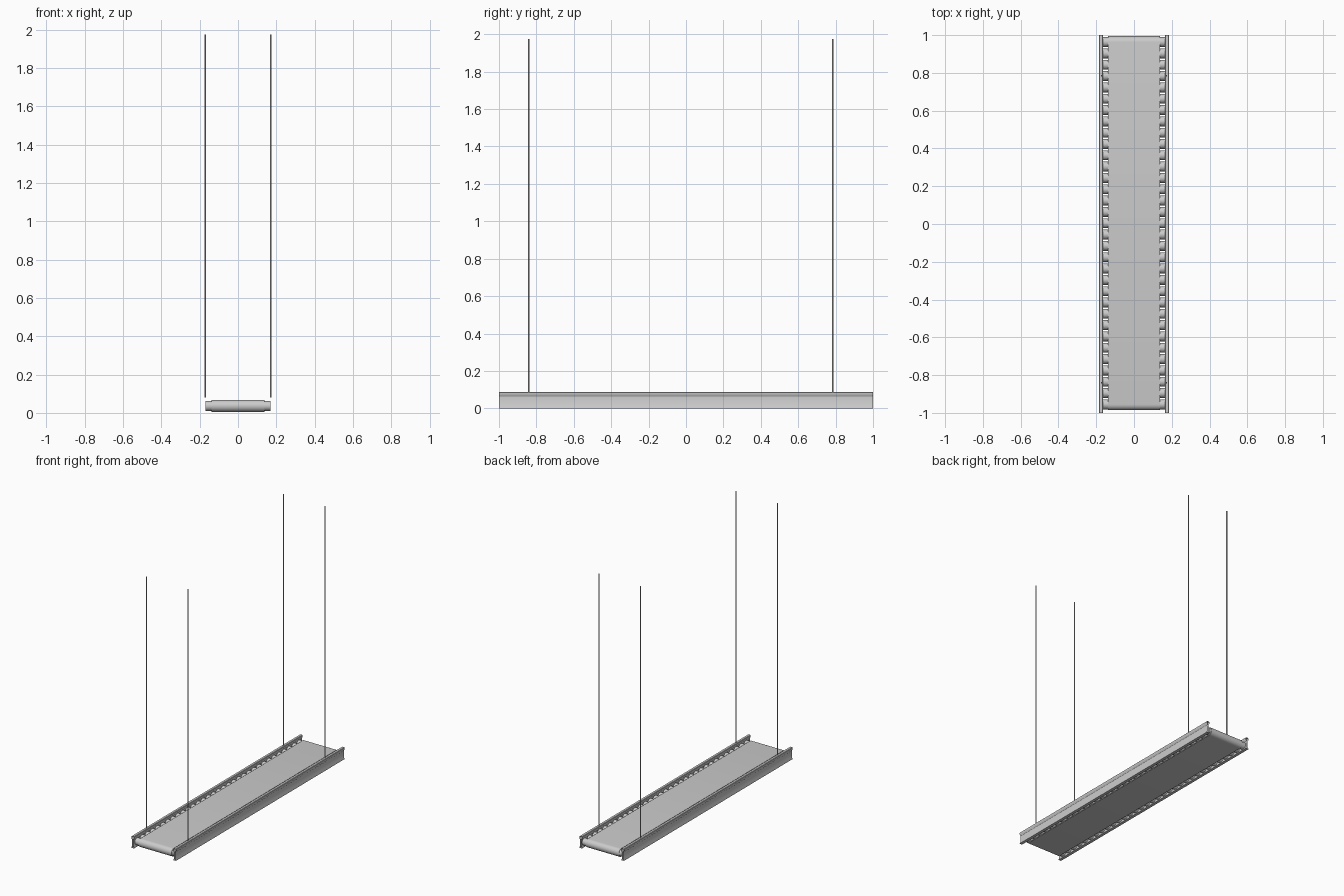
import bpy, bmesh, math
from mathutils import Matrix

if "Cube" in bpy.data.objects:
    bpy.data.objects.remove(bpy.data.objects["Cube"])


def make_object(name, bm, smooth=True):
    bmesh.ops.recalc_face_normals(bm, faces=bm.faces)
    mesh = bpy.data.meshes.new(name)
    bm.to_mesh(mesh)
    bm.free()
    ob = bpy.data.objects.new(name, mesh)
    bpy.context.collection.objects.link(ob)
    if smooth:
        bpy.ops.object.select_all(action='DESELECT')
        ob.select_set(True)
        bpy.context.view_layer.objects.active = ob
        bpy.ops.object.shade_smooth_by_angle(angle=math.radians(35))
    return ob


def sweep(name, profile, start, end, axis):
    """Extrude a closed profile along x or y, leaving the ends open."""
    bm = bmesh.new()
    rings = []
    for t in (start, end):
        rings.append([bm.verts.new((t, a, b) if axis == 'x' else (a, t, b))
                      for a, b in profile])
    n = len(profile)
    for i in range(n):
        j = (i + 1) % n
        bm.faces.new((rings[0][i], rings[0][j], rings[1][j], rings[1][i]))
    return make_object(name, bm)


def cylinder(name, radius, length, location, axis='z', sides=16):
    bm = bmesh.new()
    turn = Matrix.Rotation(math.pi / 2, 4, 'Y') if axis == 'x' else Matrix()
    bmesh.ops.create_cone(bm, cap_ends=True, segments=sides, radius1=radius,
                          radius2=radius, depth=length,
                          matrix=Matrix.Translation(location) @ turn)
    return make_object(name, bm)


Y0, Y1, ZC = -0.955, 0.963, 0.036   # end roller positions, roller height

# Belt: a flat loop wrapped around the end rollers
R, STEPS = 0.031, 12
loop = []
for centre, base in ((Y1, -math.pi / 2), (Y0, math.pi / 2)):
    for i in range(STEPS + 1):
        a = base + math.pi * i / STEPS
        loop.append((centre + R * math.cos(a), ZC + R * math.sin(a)))
sweep("belt", loop, -0.138, 0.138, 'x')
# Belt edge strips close the thickness between outer and inner loop
inner = []
for centre, base in ((Y1, -math.pi / 2), (Y0, math.pi / 2)):
    for i in range(STEPS + 1):
        a = base + math.pi * i / STEPS
        inner.append((centre + 0.027 * math.cos(a), ZC + 0.027 * math.sin(a)))
for label, x in (("left", -0.138), ("right", 0.138)):
    bm = bmesh.new()
    outer_v = [bm.verts.new((x, y, z)) for y, z in loop]
    inner_v = [bm.verts.new((x, y, z)) for y, z in inner]
    for i in range(len(loop)):
        j = (i + 1) % len(loop)
        bm.faces.new((outer_v[i], outer_v[j], inner_v[j], inner_v[i]))
    make_object("belt_edge_" + label, bm, smooth=False)

# Rollers
COUNT = 33
for i in range(COUNT):
    y = Y0 + (Y1 - Y0) * i / (COUNT - 1)
    cylinder(f"roller_{i + 1}", 0.026, 0.34, (0, y, ZC), 'x')

# Side rails: half of a beam section with a thick head and splayed foot
half = [(0.011, 0.0), (0.011, 0.003), (0.005, 0.013), (0.004, 0.062),
        (0.011, 0.072), (0.011, 0.085), (0.008, 0.088)]
section = half + [(-x, z) for x, z in reversed(half)]
for label, side in (("left", -1), ("right", 1)):
    sweep("rail_" + label, [(side * 0.174 + x, z) for x, z in section],
          -1.0, 1.0, 'y')
    # Hanging rods
    for end, y in (("front", -0.84), ("back", 0.785)):
        cylinder(f"hanger_{end}_{label}", 0.004, 1.895,
                 (side * 0.172, y, 1.0275), sides=10)
